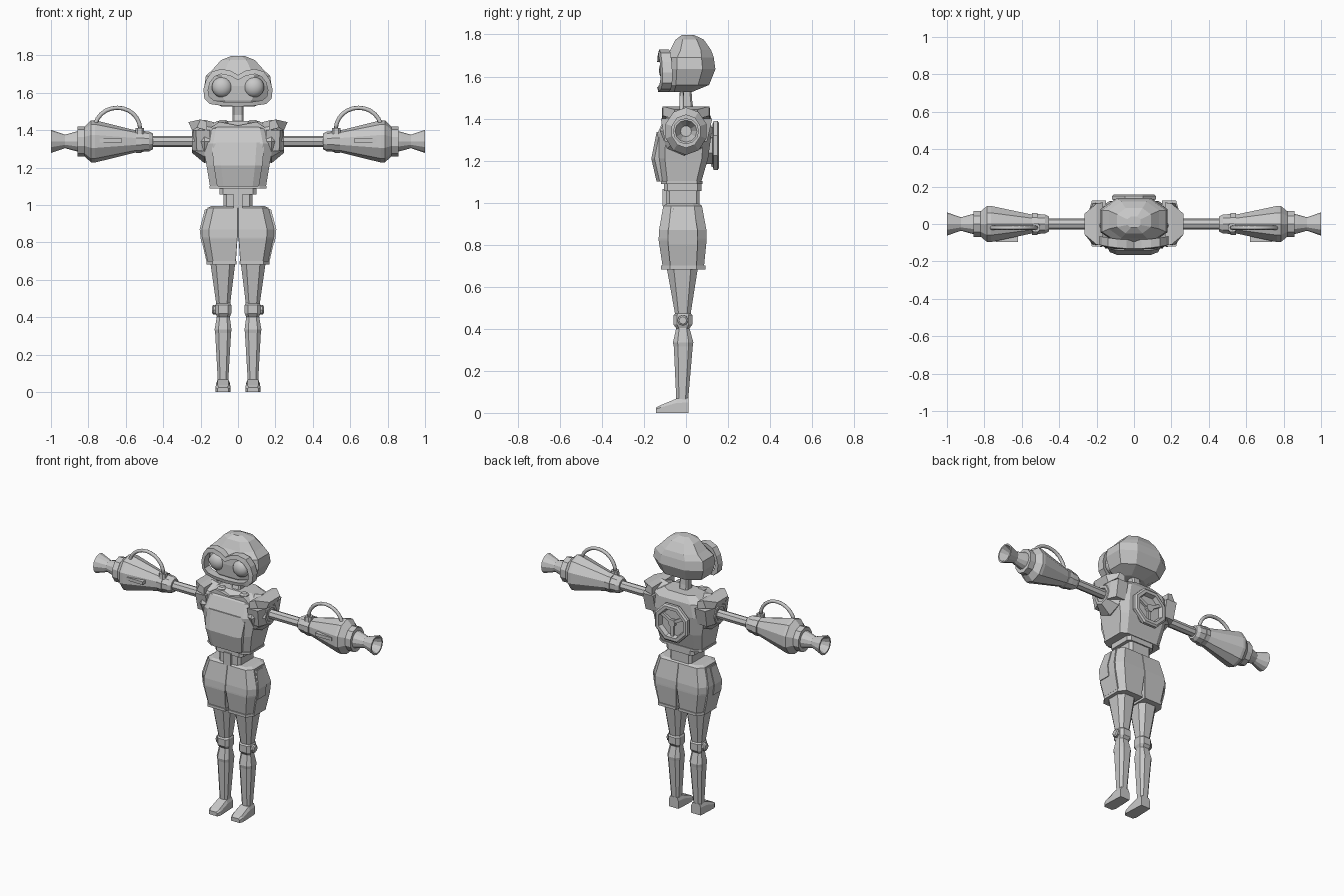
import bpy, bmesh, math
from math import sin, cos, pi

if "Cube" in bpy.data.objects:
    bpy.data.objects.remove(bpy.data.objects["Cube"])

grey = bpy.data.materials.new("plain_grey")
grey.diffuse_color = (0.58, 0.58, 0.58, 1)
grey.use_nodes = True
grey.node_tree.nodes["Principled BSDF"].inputs["Base Color"].default_value = grey.diffuse_color


def loft(name, rings, mirror=False, wrap=False, smooth=False):
    """Skin a list of equal-length point rings; cap the ends unless wrapped."""
    bm = bmesh.new()
    rows = [[bm.verts.new(p) for p in r] for r in rings]
    n = len(rows[0])
    pairs = list(zip(rows, rows[1:])) + ([(rows[-1], rows[0])] if wrap else [])
    for a, b in pairs:
        for i in range(n):
            j = (i + 1) % n
            bm.faces.new((a[i], a[j], b[j], b[i]))
    if not wrap:
        bm.faces.new(rows[0])
        bm.faces.new(rows[-1])
    bmesh.ops.recalc_face_normals(bm, faces=bm.faces)
    me = bpy.data.meshes.new(name)
    bm.to_mesh(me)
    bm.free()
    me.materials.append(grey)
    for p in me.polygons:
        p.use_smooth = smooth
    ob = bpy.data.objects.new(name, me)
    bpy.context.collection.objects.link(ob)
    if mirror:
        ob.modifiers.new("mirror", 'MIRROR').use_axis = (True, False, False)
    return ob


def slab(x0, x1, y0, y1, z, c=0.3, ci=None):
    """Horizontal chamfered rectangle; c = chamfer share, ci = chamfer share at x0."""
    ci = c if ci is None else ci
    w, d = (x1 - x0) / 2, (y1 - y0) / 2
    a, b, e, f = w * c, d * c, w * ci, d * ci
    return [(x0 + e, y0, z), (x1 - a, y0, z), (x1, y0 + b, z), (x1, y1 - b, z),
            (x1 - a, y1, z), (x0 + e, y1, z), (x0, y1 - f, z), (x0, y0 + f, z)]


def box(name, x0, x1, y0, y1, z0, z1, mirror=False):
    q = [(x0, y0), (x1, y0), (x1, y1), (x0, y1)]
    return loft(name, [[(x, y, z) for x, y in q] for z in (z0, z1)], mirror)


def prism_y(name, pts, y0, y1, mirror=False):
    return loft(name, [[(x, y, z) for x, z in pts] for y in (y0, y1)], mirror)


def lathe_x(name, prof, y=0.0, z=1.34, n=8, ys=1.0, mirror=True, wrap=False):
    """Turn (x, radius) pairs around a line parallel to x."""
    return loft(name, [[(x, y + ys * r * sin(2 * pi * i / n), z + r * cos(2 * pi * i / n))
                        for i in range(n)] for x, r in prof], mirror, wrap)


# Head shell
loft("head", [slab(-h, h, a, b, z, 0.5) for z, h, a, b in (
    (1.527, .09, -.085, .03), (1.56, .15, -.10, .11), (1.635, .18, -.105, .14),
    (1.69, .172, -.10, .132), (1.725, .135, -.075, .12), (1.775, .09, -.05, .085),
    (1.797, .035, -.02, .04))])

# Goggle frame with a dip over the nose
outer = [(0, 1.695), (.04, 1.718), (.09, 1.728), (.14, 1.712), (.17, 1.67), (.185, 1.62),
         (.18, 1.57), (.15, 1.54), (.08, 1.53), (0, 1.527)]
inner = [(0, 1.668), (.04, 1.69), (.09, 1.70), (.125, 1.687), (.15, 1.655), (.16, 1.615),
         (.155, 1.58), (.13, 1.56), (.08, 1.552), (0, 1.55)]


def outline(half, y):
    full = half + [(-x, z) for x, z in half[-2:0:-1]]
    return [(x, y + 0.6 * x * x, z) for x, z in full]


loft("goggle_frame", [outline(outer, -.132), outline(outer, -.085),
                      outline(inner, -.085), outline(inner, -.137)], wrap=True)

# Eyes
for side, s in (("right", 1), ("left", -1)):
    bpy.ops.mesh.primitive_uv_sphere_add(segments=16, ring_count=10, radius=.055,
                                         location=(s * .085, -.085, 1.63))
    eye = bpy.context.object
    eye.name = side + "_eye"
    eye.scale.y = .8
    eye.data.materials.append(grey)
    bpy.ops.object.shade_smooth()

# Neck and collar bolts
loft("neck", [slab(-.03, .03, a, b, z) for z, a, b in
              ((1.42, -.04, .04), (1.48, -.02, .03), (1.55, -.035, .025))])
loft("collar_bolt", [slab(.08 - r, .08 + r, -.05 - r, -.05 + r, z, .55) for z, r in
                     ((1.41, .026), (1.445, .026), (1.455, .016))], True)

# Torso, bottom rim and chest plates
loft("torso", [slab(-h, h, a, b, z, c) for z, h, a, b, c in (
    (1.09, .148, -.11, .07, .25), (1.21, .168, -.13, .105, .25), (1.33, .19, -.135, .122, .3),
    (1.41, .18, -.10, .118, .35), (1.45, .11, -.045, .09, .4))])
loft("torso_rim", [slab(-.153, .153, -.118, .078, z, .25) for z in (1.088, 1.102)])
loft("chest_plate", [[(-w, -.09, z), (-w, y + .015, z), (-w * .7, y, z),
                      (w * .7, y, z), (w, y + .015, z), (w, -.09, z)]
                     for z, w, y in ((1.10, .112, -.14), (1.21, .13, -.165), (1.335, .142, -.14))])
loft("collar_plate", [[(x0, y, z) for x0, z in
                       ((-.16, 1.34), (.16, 1.34), (.15, 1.41), (.10, 1.445), (0, 1.425),
                        (-.10, 1.445), (-.15, 1.41))] for y in (-.03, -.09)])

# Round back vent with three spokes
def disc(r, y, n=8):
    return [(r * cos(pi / n + 2 * pi * i / n), y, 1.272 + r * sin(pi / n + 2 * pi * i / n))
            for i in range(n)]


loft("vent_mount", [disc(.095, .08), disc(.095, .13)])
loft("vent_rim", [disc(.105, .125), disc(.127, .132), disc(.127, .15), disc(.115, .158),
                  disc(.095, .158), disc(.085, .125)], wrap=True)
loft("vent_hub", [disc(.025, .12), disc(.025, .15)])
for k in range(3):
    t = pi / 2 + k * 2 * pi / 3
    spoke = box("vent_spoke", .01, .10, .12, .145, -.01, .01)
    spoke.location.z = 1.272
    spoke.rotation_euler.y = t

# Shoulders: socket, block, flared flap
lathe_x("shoulder_socket", [(.12, .10), (.18, .116), (.245, .062), (.245, .045), (.225, .042)],
        y=-.008)
loft("shoulder_block", [[(.15, a, z), (x, a, z), (.24, a + .05, z), (.24, b - .05, z),
                         (x, b, z), (.15, b, z)] for z, x, a, b in
                        ((1.29, .22, -.10, .10), (1.40, .225, -.12, .125))], True)
loft("shoulder_flap", [[(x, a, z), (x, b, z), (x + dx, b, z - .045), (x + dx, a, z - .045)]
                       for x, z, dx, a, b in ((.165, 1.445, .0, -.115, .115),
                                              (.20, 1.458, .02, -.11, .11),
                                              (.265, 1.443, -.02, -.055, .055))], True)

# Arms: rod, gauntlet, collar, flared nozzle
lathe_x("arm_rod", [(.20, .03), (.48, .03)])
lathe_x("wrist_cuff", [(.455, .042), (.475, .053), (.515, .056), (.515, .061), (.545, .061),
                       (.545, .05)], n=10)
lathe_x("gauntlet", [(.53, .055), (.765, .113), (.785, .113), (.83, .07)], n=10, ys=.9)
lathe_x("gauntlet_collar", [(.82, .08), (.858, .08)], n=10, ys=.9)
lathe_x("nozzle", [(.85, .056), (.875, .05), (.925, .036), (1.0, .062), (1.0, .052), (.94, .026)],
        n=12)
box("gauntlet_fin", .62, .74, -.095, -.06, 1.335, 1.355, True)

# Looping hose over each gauntlet
hose = []
for i in range(13):
    t = pi * i / 12
    ring = []
    for k in range(8):
        u = 2 * pi * k / 8
        g = .011 * cos(u)
        ring.append((.645 + (.122 + g) * cos(t), -.02 + .011 * sin(u),
                     1.405 + (.115 + g) * sin(t)))
    hose.append(ring)
loft("hose", hose, True, smooth=True)
loft("hose_plug", [slab(.525 - r, .525 + r, -.02 - r, -.02 + r, z, .5) for z, r in
                   ((1.38, .024), (1.412, .022))], True)

# Waist
loft("waist", [slab(-.078, .078, -.095, .065, z, .2) for z in (.98, 1.06)])
loft("waist_belt", [slab(-.10, .10, -.105, .073, z, .2) for z in (1.055, 1.09)])
box("waist_strap", -.025, .025, -.112, -.08, .985, 1.065)

# Shorts, hem and side stripes
loft("shorts", [slab(i, o, a, b, z, .4, .02) for z, i, o, a, b in (
    (.69, .012, .162, -.11, .085), (.82, .003, .19, -.13, .098),
    (.83, 0, .192, -.13, .098), (.87, 0, .194, -.128, .097), (.985, 0, .163, -.108, .076),
    (.995, 0, .14, -.09, .06))], True)
loft("hem", [slab(.008, .168, -.118, .092, z, .4, .05) for z in (.683, .70)], True)
loft("side_stripe", [[(x - .03, a, z), (x + .006, a, z), (x + .006, b, z), (x - .03, b, z)]
                     for z, x, a, b in ((.70, .163, -.075, .05), (.80, .186, -.085, .055),
                                        (.87, .194, -.085, .055), (.98, .164, -.06, .035))], True)
loft("side_pocket", [[(x - .02, a, z), (x + .011, a, z), (x + .011, b, z), (x - .02, b, z)]
                     for z, x, a, b in ((.80, .186, -.08, .0), (.87, .194, -.08, .0),
                                        (.975, .166, -.06, .0))], True)

# Legs
loft("thigh", [slab(i, o, a, b, z, .45) for z, i, o, a, b in (
    (.72, .015, .15, -.095, .06), (.68, .016, .146, -.09, .055),
    (.47, .042, .116, -.052, .022))], True)
loft("knee", [slab(i, o, a, b, z, .4) for z, i, o, a, b in (
    (.48, .044, .112, -.045, .015), (.465, .036, .12, -.06, .03), (.42, .036, .12, -.06, .03),
    (.40, .045, .112, -.045, .015))], True)
lathe_x("knee_bolt", [(.10, .026), (.132, .026), (.138, .018)], y=-.015, z=.44)
loft("shin", [slab(i, o, a, b, z, .45) for z, i, o, a, b in (
    (.41, .045, .112, -.045, .015), (.335, .035, .125, -.062, .035),
    (.315, .037, .122, -.058, .032), (.06, .052, .108, -.046, .01))], True)

# Feet with sloping toes
loft("foot", [[(.08 + s * w, y, z) for s, z in ((-1, 0), (1, 0), (1, h * .7), (.75, h), (-.75, h),
                                                (-1, h * .7))]
              for y, w, h in ((.012, .034, .07), (-.045, .037, .068), (-.12, .04, .037),
                              (-.143, .03, .025))], True)
